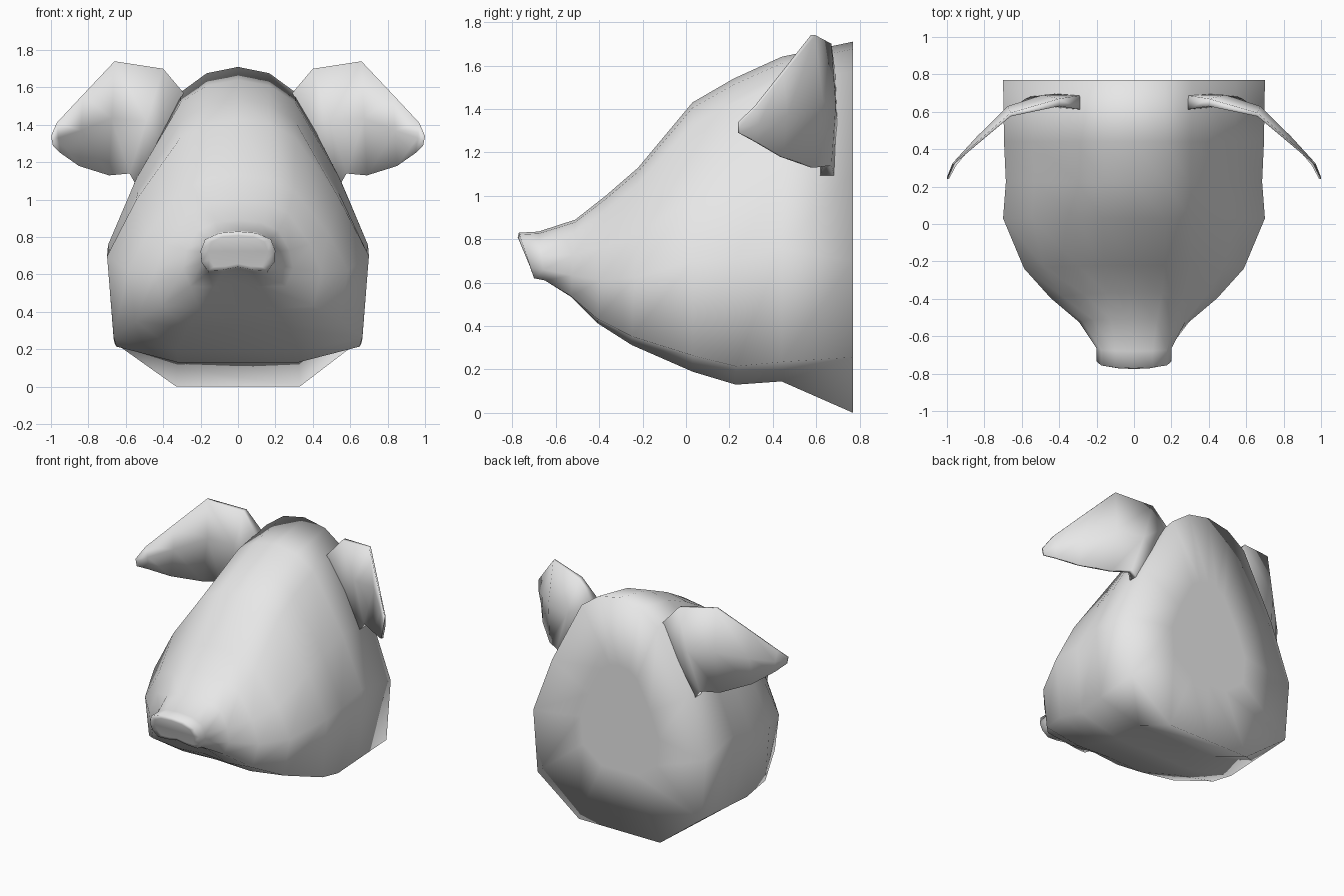
import bpy
import bmesh

cube = bpy.data.objects.get("Cube")
if cube:
    bpy.data.objects.remove(cube, do_unlink=True)

SHADE = 0.8
skin = bpy.data.materials.new("light grey")
skin.use_nodes = True
skin.diffuse_color = (SHADE, SHADE, SHADE, 1)
skin.node_tree.nodes["Principled BSDF"].inputs["Base Color"].default_value = (SHADE, SHADE, SHADE, 1)


def loft(name, rings):
    """Skin a list of closed point rings and fan both ends shut."""
    bm = bmesh.new()
    rows = [[bm.verts.new(p) for p in ring] for ring in rings]
    n = len(rows[0])
    for a, b in zip(rows, rows[1:]):
        for i in range(n):
            j = (i + 1) % n
            bm.faces.new((a[i], a[j], b[j], b[i]))
    for row in (rows[0], rows[-1]):
        bm.faces.new(row)
    bmesh.ops.recalc_face_normals(bm, faces=bm.faces)
    mesh = bpy.data.meshes.new(name)
    bm.to_mesh(mesh)
    bm.free()
    mesh.materials.append(skin)
    mesh.shade_smooth()
    ob = bpy.data.objects.new(name, mesh)
    bpy.context.collection.objects.link(ob)
    return ob


# Half cross-sections: (width fraction, height fraction), top to bottom
SKULL = [(0, 1), (.24, .98), (.44, .92), (.78, .65), (1, .41), (.95, .06), (.47, 0), (0, 0)]
SNOUT = [(0, 1), (.5, .96), (.88, .8), (1, .5), (.97, .22), (.8, 0), (.4, .02), (0, .1)]


def section(y_top, y_low, w, top, low, blend, jaw=0.0):
    half = []
    for k, ((a, b), (c, d)) in enumerate(zip(SKULL, SNOUT)):
        u = a + (c - a) * blend
        v = b + (d - b) * blend + (jaw if k == 5 else 0)
        half.append((u * w, y_low + (y_top - y_low) * v, low + (top - low) * v))
    return half + [(-x, y, z) for x, y, z in half[-2:0:-1]]


# Head: rear rim to snout tip
rim = section(.77, .77, .7, 1.71, 0, 0, .09)
inner = [(x * .45, y, .8 + (z - .8) * .45) for x, y, z in rim]
snout_tip = section(-.77, -.7, .2, .83, .62, 1)
snout_face = [(x * .8, y - .005, .725 + (z - .725) * .8) for x, y, z in snout_tip]
loft("head", [
    inner,
    rim,
    section(.44, .44, .695, 1.64, .145, 0),
    section(.22, .23, .685, 1.54, .13, 0),
    section(.03, .03, .7, 1.43, .19, 0),
    section(-.22, -.25, .59, 1.13, .31, .15),
    section(-.37, -.41, .45, 1.0, .41, .35),
    section(-.51, -.53, .3, .89, .53, .65),
    section(-.68, -.65, .2, .835, .61, 1),
    snout_tip,
    snout_face,
])

# Ears: lower edge, upper edge, edge depth, cup depth, thickness
EAR = [
    ((.54, 1.07), (.29, 1.57), .65, .66, .075),
    ((.58, 1.14), (.40, 1.70), .65, .67, .04),
    ((.69, 1.13), (.66, 1.74), .585, .62, .02),
    ((.85, 1.18), (.83, 1.56), .44, .46, .015),
    ((.95, 1.25), (.97, 1.41), .32, .33, .012),
    ((.99, 1.29), (1.0, 1.34), .245, .245, .01),
]


def ear_ring(low, up, edge, cup, thick, side):
    mid = ((low[0] + up[0]) / 2, (low[1] + up[1]) / 2)
    line = [(low, edge), (mid, cup), (up, edge)]
    front = [(side * p[0], y - thick / 2, p[1]) for p, y in line]
    back = [(side * p[0], y + thick / 2, p[1]) for p, y in reversed(line)]
    return front + back


for label, side in (("left_ear", 1), ("right_ear", -1)):
    loft(label, [ear_ring(*row, side) for row in EAR])
